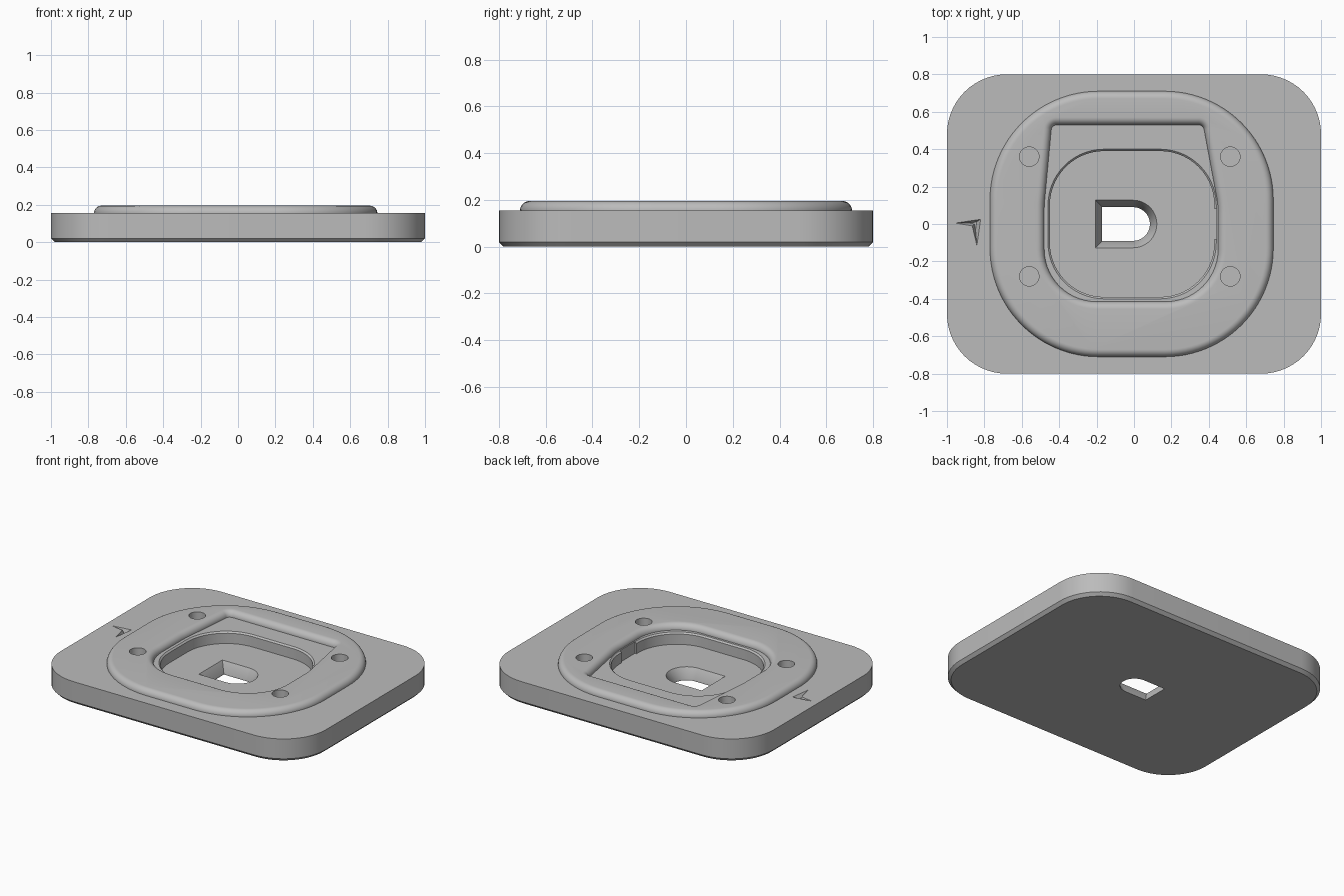
import bpy, bmesh, math
from mathutils import Vector

old = bpy.data.objects.get("Cube")
if old:
    bpy.data.objects.remove(old, do_unlink=True)

grey = bpy.data.materials.new("plain_grey")
grey.use_nodes = True
grey.diffuse_color = (0.5, 0.5, 0.5, 1)
grey.node_tree.nodes["Principled BSDF"].inputs["Base Color"].default_value = (0.5, 0.5, 0.5, 1)

TOP, PAD_TOP, FLOOR, FILLET = 0.155, 0.195, 0.075, 0.04


def outline(corners, steps=14):
    """Counter-clockwise polygon whose (x, y, radius) corners are rounded."""
    pts = []
    for i, (x, y, r) in enumerate(corners):
        p = Vector((x, y))
        if r == 0:
            pts.append(p)
            continue
        a = (Vector(corners[i - 1][:2]) - p).normalized()
        b = (Vector(corners[(i + 1) % len(corners)][:2]) - p).normalized()
        half = a.angle(b) / 2
        centre = p + (a + b).normalized() * (r / math.sin(half))
        start = p + a * (r / math.tan(half)) - centre
        sweep = math.pi - 2 * half
        for k in range(steps + 1):
            t = sweep * k / steps
            c, s = math.cos(t), math.sin(t)
            pts.append(centre + Vector((c * start.x - s * start.y, s * start.x + c * start.y)))
    return pts


def box_outline(x0, x1, y0, y1, r, steps=14):
    return outline([(x0, y0, r), (x1, y0, r), (x1, y1, r), (x0, y1, r)], steps)


def offset(pts, d):
    """Move a polygon outward by d."""
    out = []
    for i, p in enumerate(pts):
        e1 = (p - pts[i - 1]).normalized()
        e2 = (pts[(i + 1) % len(pts)] - p).normalized()
        n1, n2 = Vector((e1.y, -e1.x)), Vector((e2.y, -e2.x))
        out.append(p + (n1 + n2) * (d / (1 + n1.dot(n2))))
    return out


def loft(name, layers):
    """Closed solid through (outline, height) layers, bottom to top."""
    bm = bmesh.new()
    rings = [[bm.verts.new((p.x, p.y, z)) for p in pts] for pts, z in layers]
    n = len(rings[0])
    bm.faces.new(rings[0][::-1])
    bm.faces.new(rings[-1])
    for lo, hi in zip(rings, rings[1:]):
        for i in range(n):
            j = (i + 1) % n
            bm.faces.new((lo[i], lo[j], hi[j], hi[i]))
    bmesh.ops.recalc_face_normals(bm, faces=bm.faces)
    mesh = bpy.data.meshes.new(name)
    bm.to_mesh(mesh)
    bm.free()
    mesh.materials.append(grey)
    obj = bpy.data.objects.new(name, mesh)
    bpy.context.collection.objects.link(obj)
    return obj


def activate(obj):
    bpy.ops.object.select_all(action="DESELECT")
    obj.select_set(True)
    bpy.context.view_layer.objects.active = obj


def cut(obj, cutters):
    activate(obj)
    for c in cutters:
        mod = obj.modifiers.new("cut", "BOOLEAN")
        mod.operation, mod.solver, mod.object = "DIFFERENCE", "EXACT", c
        bpy.ops.object.modifier_apply(modifier=mod.name)


# Base plate with a chamfered underside
rim = box_outline(-1, 1, -0.8, 0.8, 0.32)
plate = loft("base_plate", [(offset(rim, -0.02), 0), (rim, 0.02), (rim, TOP)])

# Raised pad with a rounded upper edge
arc = [math.pi / 2 * k / 8 for k in range(9)]
pad_rim = box_outline(-0.77, 0.745, -0.71, 0.71, 0.58, 24)
pad = loft("raised_pad", [(pad_rim, TOP - 0.01)] + [
    (offset(pad_rim, -FILLET * (1 - math.cos(t))), TOP + FILLET * math.sin(t)) for t in arc])

# Opening through the pad, flared by a rounded lip
mouth = outline([(-0.48, -0.415, 0.28), (0.45, -0.415, 0.28), (0.45, 0.1, 0.5),
                 (0.37, 0.53, 0.03), (-0.44, 0.53, 0.03), (-0.48, 0.1, 0.5)])
opening = loft("opening_cutter", [(mouth, 0.1)] + [
    (offset(mouth, FILLET * (1 - math.cos(t))), TOP + FILLET * math.sin(t)) for t in arc]
    + [(offset(mouth, FILLET), 0.3)])

# Pocket with a fine chamfer and a shallow side notch
well = box_outline(-0.45, 0.43, -0.39, 0.39, 0.29)
pocket = loft("pocket_cutter", [(well, FLOOR), (well, TOP - 0.01),
                                (offset(well, 0.01), TOP), (offset(well, 0.01), 0.3)])
notch_shape = box_outline(0.35, 0.442, -0.08, 0.08, 0)
notch = loft("notch_cutter", [(notch_shape, FLOOR), (notch_shape, 0.3)])

# Tapered slot, square on one end and round on the other
slot_shape = outline([(-0.17, -0.09, 0), (0.085, -0.09, 0.0899),
                      (0.085, 0.09, 0.0899), (-0.17, 0.09, 0)])
slot = loft("slot_cutter", [(slot_shape, -0.05), (slot_shape, 0.01),
                            (offset(slot_shape, 0.037), FLOOR), (offset(slot_shape, 0.037), 0.1)])

# Engraved direction arrow
arrow_shape = [Vector(p) for p in ((-0.955, 0.005), (-0.865, -0.01), (-0.84, -0.115), (-0.82, 0.025))]
heart = Vector((-0.85, 0.005))
arrow_low = [heart.lerp(p, 0.3) for p in arrow_shape]
arrow = loft("arrow_cutter", [(arrow_low, TOP - 0.03), (arrow_shape, TOP), (arrow_shape, 0.3)])

# Four round blind holes
holes = []
for x in (-0.56, 0.515):
    for y in (-0.28, 0.36):
        disc = box_outline(x - 0.052, x + 0.052, y - 0.052, y + 0.052, 0.0519, 10)
        holes.append(loft("hole_cutter", [(disc, 0.11), (disc, 0.3)]))

cut(plate, [pocket, notch, slot, arrow] + holes)
cut(pad, [opening] + holes)
for c in [pocket, notch, slot, arrow, opening] + holes:
    bpy.data.objects.remove(c, do_unlink=True)

for obj in (plate, pad):
    activate(obj)
    bpy.ops.object.shade_smooth_by_angle(angle=math.radians(30))
